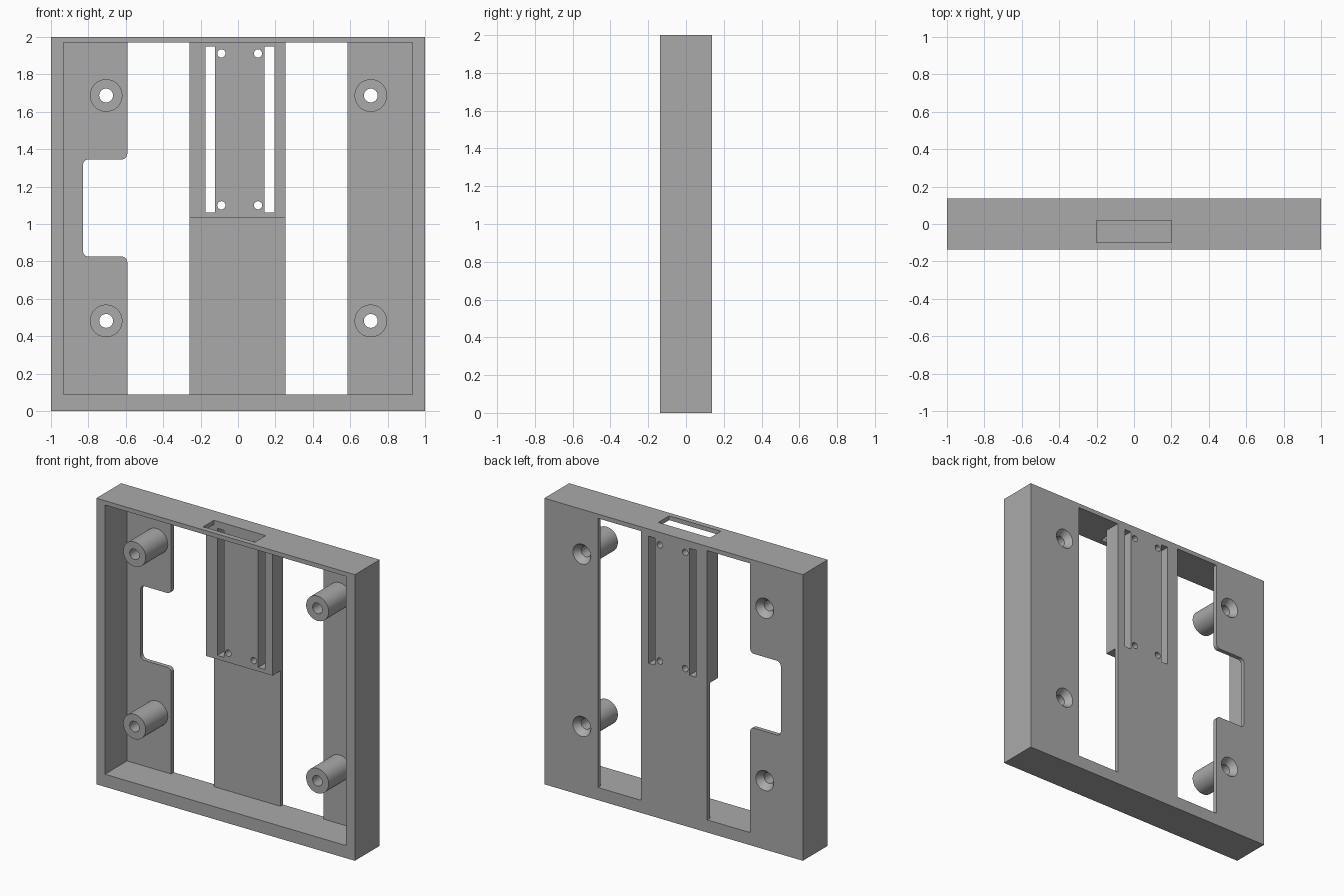
import bpy, bmesh
from math import cos, sin, radians, pi
from mathutils import Matrix

if "Cube" in bpy.data.objects:
    bpy.data.objects.remove(bpy.data.objects["Cube"])

grey = bpy.data.materials.new("plain grey")
grey.use_nodes = True
colour = (0.4, 0.4, 0.4, 1)
grey.diffuse_color = colour
grey.node_tree.nodes["Principled BSDF"].inputs["Base Color"].default_value = colour

BACK = 0.137         # half the depth of the frame
PLATE = 0.107        # inner face of the back plate
PAD = 0.02           # front face of the centre pad
BOTTOM, TOP = 0.088, 1.97


def make(name, bm):
    bmesh.ops.recalc_face_normals(bm, faces=bm.faces)
    mesh = bpy.data.meshes.new(name)
    bm.to_mesh(mesh)
    bm.free()
    mesh.materials.append(grey)
    obj = bpy.data.objects.new(name, mesh)
    bpy.context.collection.objects.link(obj)
    return obj


def box(name, x, y, z):
    bm = bmesh.new()
    bmesh.ops.create_cube(bm, size=1)
    for v in bm.verts:
        v.co = [lim[1] if c > 0 else lim[0] for c, lim in zip(v.co, (x, y, z))]
    return make(name, bm)


def rod(name, x, z, y0, y1, r0, r1, sides=48):
    """Cylinder or cone along y, radius r0 at y0 and r1 at y1."""
    bm = bmesh.new()
    bmesh.ops.create_cone(bm, cap_ends=True, segments=sides,
                          radius1=r0, radius2=r1, depth=y1 - y0)
    bm.transform(Matrix.Translation((x, (y0 + y1) / 2, z)) @ Matrix.Rotation(-pi / 2, 4, 'X'))
    return make(name, bm)


def combine(part, operation):
    mod = body.modifiers.new(operation, 'BOOLEAN')
    mod.operation, mod.solver, mod.object = operation, 'EXACT', part
    with bpy.context.temp_override(object=body, active_object=body, selected_objects=[body]):
        bpy.ops.object.modifier_apply(modifier=mod.name)
    bpy.data.objects.remove(part)


def cut(part):
    combine(part, 'DIFFERENCE')


def arc(cx, cz, r, a0, a1, steps=6):
    angles = [radians(a0 + (a1 - a0) * i / steps) for i in range(steps + 1)]
    return [(cx + r * cos(a), cz + r * sin(a)) for a in angles]


def notch(left, right, low, high, r):
    """Side notch with rounded inner and outer corners."""
    lower = [(right + 0.1, low - r)] + arc(right - r, low - r, r, 0, 90)
    lower += arc(left + r, low + r, r, 270, 180)
    outline = lower + [(x, low + high - z) for x, z in reversed(lower)]
    bm = bmesh.new()
    face = bm.faces.new([bm.verts.new((x, 0, z)) for x, z in outline])
    new = bmesh.ops.extrude_face_region(bm, geom=[face])["geom"]
    bmesh.ops.translate(bm, vec=(0, 0.3, 0),
                        verts=[v for v in new if isinstance(v, bmesh.types.BMVert)])
    return make("notch_cutter", bm)


# Shallow tray: four walls and a back plate
body = box("mounting_frame", (-1, 1), (-BACK, BACK), (0, 2))
cut(box("cavity", (-0.933, 0.933), (-0.3, PLATE), (BOTTOM, TOP)))

# Raised centre pad and screw bosses
combine(box("centre_pad", (-0.27, 0.265), (PAD, 0.125), (1.035, 1.98)), 'UNION')
screws = [(x, z) for x in (-0.705, 0.71) for z in (0.482, 1.687)]
for x, z in screws:
    combine(rod("screw_boss", x, z, -BACK, 0.12, 0.087, 0.087), 'UNION')

# Two tall openings and the side notch
for x in ((-0.592, -0.26), (0.254, 0.586)):
    cut(box("opening", x, (-0.1, 0.3), (BOTTOM, TOP)))
cut(notch(-0.829, -0.592, 0.826, 1.345, 0.03))

# Countersunk screw holes
for x, z in screws:
    cut(rod("screw_hole", x, z, -0.3, 0.3, 0.037, 0.037, 32))
    cut(rod("countersink", x, z, 0.092, 0.147, 0.037, 0.077, 32))

# Slots and pin holes through the pad
for x in ((-0.174, -0.122), (0.142, 0.194)):
    cut(box("slot", x, (-0.1, 0.3), (1.062, 1.95)))
for x in (-0.089, 0.107):
    for z in (1.1, 1.912):
        cut(rod("pin_hole", x, z, -0.1, 0.3, 0.022, 0.022, 24))

# Port through the top wall
cut(box("port", (-0.2, 0.2), (-0.1, PAD), (1.9, 2.1)))

# Smooth round parts, sharp edges elsewhere
bpy.ops.object.select_all(action='DESELECT')
body.select_set(True)
bpy.context.view_layer.objects.active = body
bpy.ops.object.shade_smooth_by_angle(angle=radians(30))
